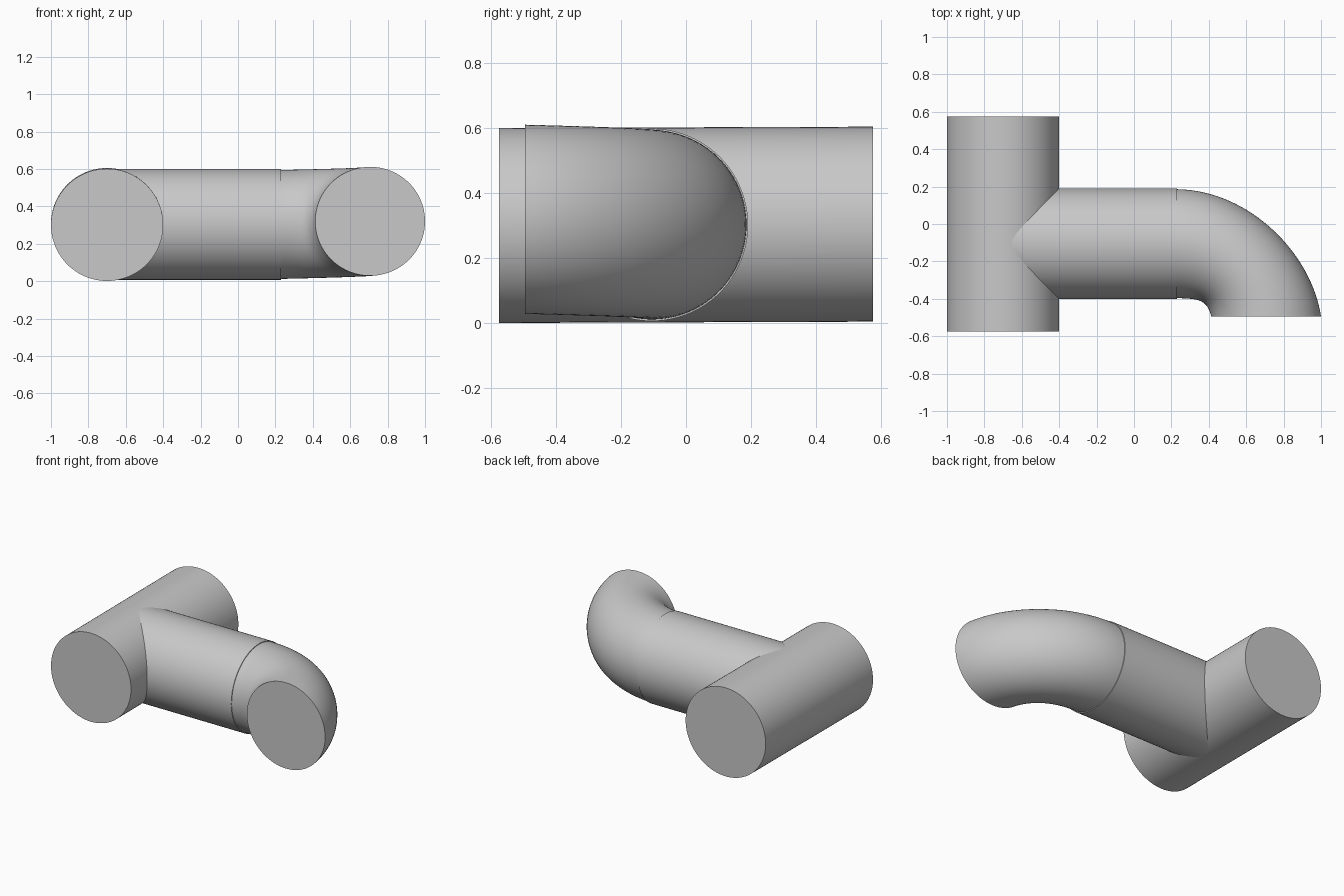
import bpy, bmesh, math
from mathutils import Vector

cube = bpy.data.objects.get("Cube")
if cube:
    bpy.data.objects.remove(cube, do_unlink=True)

SIDES = 96
grey = bpy.data.materials.new("light grey")
grey.use_nodes = True
colour = (0.58, 0.58, 0.58, 1)
grey.diffuse_color = colour
grey.node_tree.nodes["Principled BSDF"].inputs["Base Color"].default_value = colour


def loft(name, sections):
    """Capped tube through elliptical sections: (centre, half width, half height)."""
    bm = bmesh.new()
    rings = []
    for centre, u, v in sections:
        angles = [2 * math.pi * i / SIDES for i in range(SIDES)]
        rings.append([bm.verts.new(centre + u * math.cos(a) + v * math.sin(a)) for a in angles])
    for a, b in zip(rings, rings[1:]):
        for i in range(SIDES):
            j = (i + 1) % SIDES
            bm.faces.new((a[i], a[j], b[j], b[i]))
    bm.faces.new(rings[0])
    bm.faces.new(rings[-1])
    bmesh.ops.recalc_face_normals(bm, faces=bm.faces)
    mesh = bpy.data.meshes.new(name)
    bm.to_mesh(mesh)
    bm.free()
    mesh.materials.append(grey)
    obj = bpy.data.objects.new(name, mesh)
    bpy.context.collection.objects.link(obj)
    bpy.ops.object.select_all(action="DESELECT")
    obj.select_set(True)
    bpy.context.view_layer.objects.active = obj
    bpy.ops.object.shade_smooth_by_angle(angle=math.radians(35))
    return obj


def bezier(p, t):
    p = [Vector(q) for q in p]
    s = 1 - t
    return p[0] * s**3 + p[1] * 3 * s * s * t + p[2] * 3 * s * t * t + p[3] * t**3


# Straight main pipe, running front to back with a very slight rise
R = 0.3
loft("main_pipe", [(Vector((-0.7, y, z)), Vector((R, 0, 0)), Vector((0, 0, R)))
                   for y, z in ((-0.575, 0.301), (0.575, 0.305))])

# Branch pipe, meeting the main pipe in a mitred saddle
r = 0.296
loft("branch_pipe", [(Vector((x, -0.105, 0.303)), Vector((0, r, 0)), Vector((0, 0, r)))
                     for x in (-0.7, 0.23)])

# Elbow, lofted between its outer and inner bend curves
outer = [(0.23, 0.186, 0), (0.62, 0.18, 0), (0.95, -0.16, 0), (1.0, -0.495, 0)]
inner = [(0.23, -0.396, 0), (0.34, -0.4, 0), (0.39, -0.4, 0), (0.413, -0.495, 0)]
sections = []
STEPS = 32
for k in range(STEPS + 1):
    t = k / STEPS
    a, b = bezier(outer, t), bezier(inner, t)
    centre = (a + b) / 2 + Vector((0, 0, 0.303 + 0.017 * t))
    sections.append((centre, (a - b) / 2, Vector((0, 0, 0.291))))
loft("elbow", sections)
